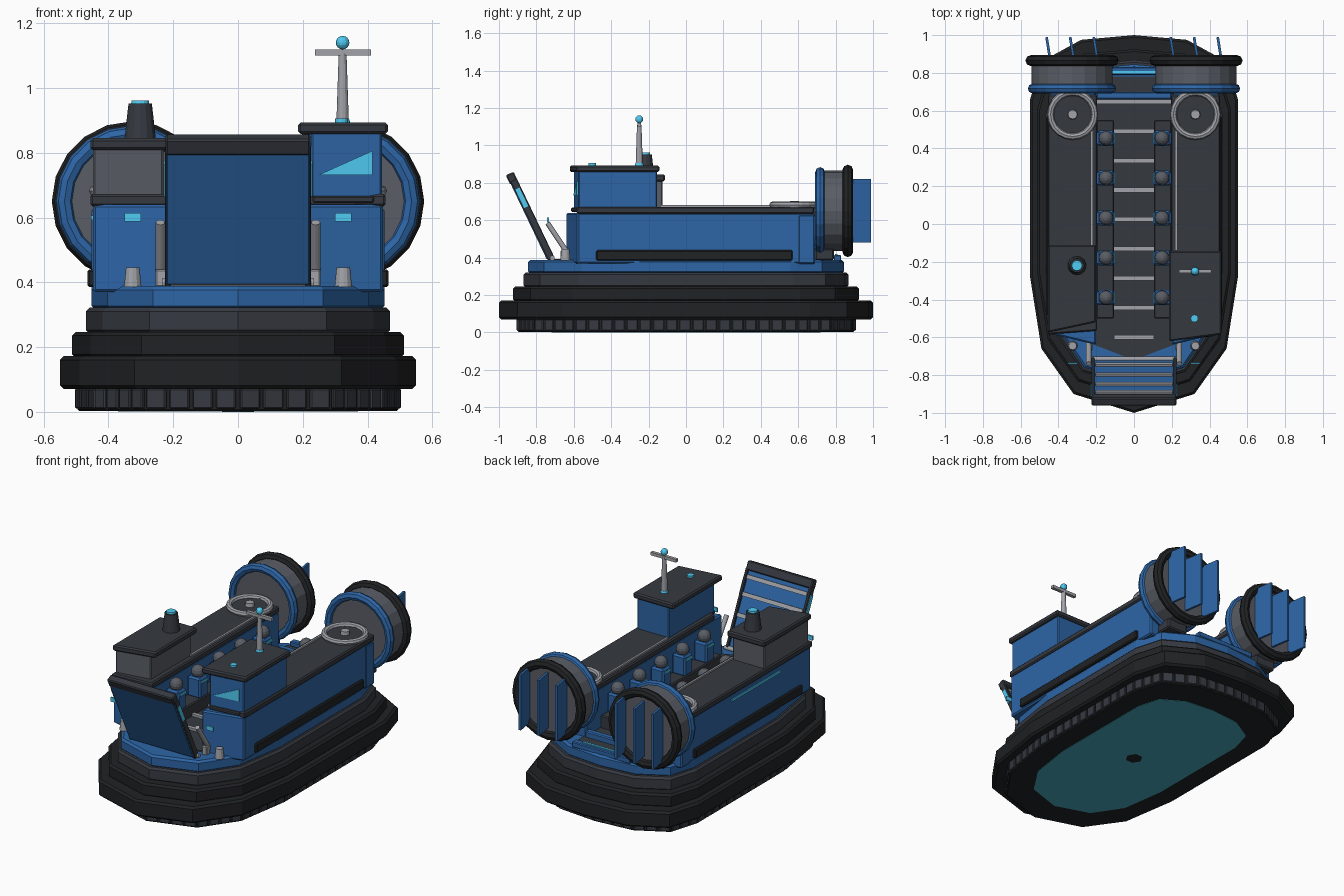
import bpy, bmesh, math
from mathutils import Vector, Matrix

if "Cube" in bpy.data.objects:
    bpy.data.objects.remove(bpy.data.objects["Cube"])

COL = dict(black=(.015, .016, .018), dark=(.036, .041, .051), blue=(.026, .13, .38),
           cyan=(.08, .6, .9), grey=(.36, .37, .4), mid=(.1, .11, .13), teal=(.06, .4, .5))
MATS = {}
for k, c in COL.items():
    MATS[k] = bpy.data.materials.new(k)
    MATS[k].diffuse_color = (*c, 1)


def finish(name, bm, mat, bevel=0):
    bmesh.ops.recalc_face_normals(bm, faces=bm.faces)
    me = bpy.data.meshes.new(name)
    bm.to_mesh(me)
    bm.free()
    ob = bpy.data.objects.new(name, me)
    bpy.context.collection.objects.link(ob)
    me.materials.append(MATS[mat])
    if bevel:
        m = ob.modifiers.new('bevel', 'BEVEL')
        m.width, m.segments = bevel, 1
    return ob


def box(name, x, y, z, mat, bevel=0, rot=None):
    """Box from (min, max) ranges, optionally rotated about its centre."""
    c = Vector([(a + b) / 2 for a, b in (x, y, z)])
    s = Matrix.Diagonal([abs(b - a) for a, b in (x, y, z)] + [1])
    bm = bmesh.new()
    bmesh.ops.create_cube(bm, size=1, matrix=Matrix.Translation(c) @ (rot or Matrix()) @ s)
    return finish(name, bm, mat, bevel)


def rod(name, p, q, r1, r2, mat, n=12):
    """Cylinder or cone between two points."""
    p, q = Vector(p), Vector(q)
    m = Matrix.Translation((p + q) / 2) @ (q - p).to_track_quat('Z', 'Y').to_matrix().to_4x4()
    bm = bmesh.new()
    bmesh.ops.create_cone(bm, cap_ends=True, segments=n, radius1=r1, radius2=r2,
                          depth=(q - p).length, matrix=m)
    return finish(name, bm, mat)


def ball(name, p, r, mat):
    bm = bmesh.new()
    bmesh.ops.create_uvsphere(bm, u_segments=12, v_segments=8, radius=r, matrix=Matrix.Translation(p))
    return finish(name, bm, mat)


def loft(name, rings, mat, closed=False, bevel=0):
    bm = bmesh.new()
    vs = [[bm.verts.new(p) for p in ring] for ring in rings]
    n = len(vs[0])
    pairs = list(zip(vs, vs[1:])) + ([(vs[-1], vs[0])] if closed else [])
    for a, b in pairs:
        for i in range(n):
            bm.faces.new((a[i], a[(i + 1) % n], b[(i + 1) % n], b[i]))
    if not closed:
        bm.faces.new(vs[0])
        bm.faces.new(vs[-1])
    return finish(name, bm, mat, bevel)


def prism(name, pts, z0, z1, mat, bevel=0):
    return loft(name, [[(x, y, z) for x, y in pts] for z in (z0, z1)], mat, bevel=bevel)


def torus(name, c, R, r, axis, mat, n=20, k=8):
    """Ring around the y or z axis."""
    rings = []
    for i in range(n):
        a = 2 * math.pi * i / n
        ring = []
        for j in range(k):
            b = 2 * math.pi * j / k
            d, h = R + r * math.cos(b), r * math.sin(b)
            u, v = d * math.cos(a), d * math.sin(a)
            ring.append(Vector(c) + Vector((u, h, v) if axis == 'y' else (u, v, h)))
        rings.append(ring)
    return loft(name, rings, mat, closed=True)


# Hull plan outline, scaled for every tier of the skirt
half = [(0, -1), (.32, -.9), (.49, -.66), (.55, -.28), (.55, .66), (.49, .86), (.28, .975), (0, 1)]
outline = half + [(-x, y) for x, y in reversed(half[1:-1])]


def scaled(w, l):
    return [(x * w / .55, y * l) for x, y in outline]


def tier(name, w, l, z0, z1, mat, c=.012):
    rings = [[(x, y, z) for x, y in scaled(w - i, l - i)]
             for z, i in ((z0, c), (z0 + c, 0), (z1 - c, 0), (z1, c))]
    loft(name, rings, mat)


# Skirt tiers and deck
tier('skirt_base', .495, .9, .003, .08, 'black', .005)
tier('skirt_lower', .55, 1, .07, .172, 'black')
tier('skirt_middle', .512, .925, .165, .247, 'black')
tier('skirt_upper', .47, .868, .24, .322, 'dark')
tier('deck', .452, .845, .315, .388, 'blue')
prism('belly_plate', scaled(.37, .72), .001, .01, 'teal')
prism('belly_drain', [(.05 * math.cos(a * math.pi / 3), .05 * math.sin(a * math.pi / 3))
                      for a in range(6)], 0, .012, 'black')

# Skirt fingers along the bottom edge
path = [Vector((*p, 0)) for p in scaled(.494, .9)]
for a, b in zip(path, path[1:] + path[:1]):
    n = max(2, round((b - a).length / .07))
    rot = Matrix.Rotation(math.atan2(b.y - a.y, b.x - a.x), 4, 'Z')
    for i in range(n):
        c = a.lerp(b, (i + .5) / n)
        w = (b - a).length / n * .42
        box('skirt_finger', (c.x - w, c.x + w), (c.y - .009, c.y + .009), (.01, .072), 'dark', .004, rot)

# Well floor, tread bars and rear closure
prism('well_floor', [(-.21, -.64), (0, -.72), (.21, -.64), (.21, .78), (-.21, .78)], .38, .394, 'dark')
for i in range(9):
    y = -.6 + i * .156
    w = .2 if i == 8 else .105
    box('floor_bar', (-w, w), (y - .012, y + .012), (.39, .408), 'grey')
box('rear_wall', (-.2, .2), (.66, .7), (.38, .43), 'blue', .006)
box('rear_sill', (-.2, .2), (.79, .83), (.38, .415), 'blue', .005)
box('rear_light_strip', (-.14, .14), (.796, .81), (.412, .42), 'cyan')

for s in (-1, 1):
    def X(a, b): return tuple(sorted((s * a, s * b)))
    # Side hulls with cap, rub strip and rail
    prism('side_hull', [(s * .2, -.64), (s * .448, -.58), (s * .448, .68), (s * .2, .68)], .37, .64, 'blue', .008)
    prism('side_cap', [(s * .195, -.565), (s * .456, -.585), (s * .456, .685), (s * .195, .685)], .634, .672, 'dark', .007)
    box('rub_strip', X(.44, .465), (-.48, .57), (.385, .44), 'black', .006)
    box('inner_rail', X(.218, .23), (-.14, .56), (.67, .682), 'grey')
    # Benches and seated passengers
    box('bench', X(.105, .2), (-.5, .55), (.388, .47), 'dark', .006)
    for i in range(5):
        y = -.39 + i * .211
        box('passenger_body', X(.105, .195), (y - .04, y + .04), (.465, .59), 'blue', .01)
        box('passenger_light', X(.1, .12), (y - .03, y + .03), (.56, .575), 'cyan')
        ball('passenger_head', (s * .148, y, .615), .039, 'mid')
    # Lift fan intakes
    c = s * .325
    rod('intake_disc', (c, .58, .67), (c, .58, .682), .12, .12, 'dark', 20)
    torus('intake_ring', (c, .58, .682), .117, .018, 'z', 'grey')
    rod('intake_hub', (c, .58, .675), (c, .58, .704), .028, .024, 'grey')
    # Thrust fans with ducts and rudder vanes
    c = s * .328
    rod('fan_duct', (c, .71, .65), (c, .87, .65), .215, .215, 'mid', 20)
    torus('fan_front_ring', (c, .717, .65), .208, .026, 'y', 'blue')
    torus('fan_rear_ring', (c, .865, .65), .218, .029, 'y', 'black')
    rod('fan_hub', (c, .66, .65), (c, .72, .65), .03, .05, 'dark')
    box('fan_pedestal', X(.2, .452), (.6, .69), (.365, .63), 'blue', .008)
    box('fan_foot', X(.26, .4), (.69, .79), (.385, .45), 'dark', .008)
    for k in (-1, 0, 1):
        x = c + k * .125
        box('rudder_vane', (x - .007, x + .007), (.865, .99), (.48, .82), 'blue',
            0, Matrix.Rotation(.16, 4, 'Z'))
    # Bow fittings
    rod('bollard', (s * .325, -.645, .385), (s * .325, -.645, .445), .027, .021, 'grey')
    rod('ramp_cylinder', (s * .24, -.63, .42), (s * .24, -.74, .585), .014, .014, 'grey')
    box('cylinder_mount', X(.22, .255), (-.67, -.63), (.385, .44), 'grey', .005)
    box('bow_light', X(.3, .35), (-.742, -.732), (.588, .614), 'cyan')

# Bow ramp, leaning forward
th = math.atan2(.22, .46)
along, across = Vector((0, -math.sin(th), math.cos(th))), Vector((0, math.cos(th), math.sin(th)))


def ramp_part(name, x, across_r, along_r, mat, bevel=0):
    c = (Vector((0, -.722, .39)) + along * sum(along_r) / 2 + across * sum(across_r) / 2)
    d, h = (across_r[1] - across_r[0]) / 2, (along_r[1] - along_r[0]) / 2
    box(name, x, (c.y - d, c.y + d), (c.z - h, c.z + h), mat, bevel, Matrix.Rotation(th, 4, 'X'))


ramp_part('ramp_panel', (-.222, .222), (-.02, .008), (.01, .5), 'blue', .005)
ramp_part('ramp_top_bar', (-.224, .224), (-.024, .022), (.455, .51), 'dark', .006)
for s in (-1, 1):
    ramp_part('ramp_side_bar', (s * .217 - .009, s * .217 + .009), (-.016, .022), (0, .47), 'dark', .004)
    ramp_part('ramp_side_light', (s * .226 - .004, s * .226 + .004), (-.012, .014), (.31, .42), 'cyan')
for v in (.08, .2, .32, .42):
    ramp_part('ramp_tread', (-.205, .205), (.004, .02), (v - .012, v + .012), 'grey')
rod('ramp_hinge', (-.235, -.715, .398), (.235, -.715, .398), .013, .013, 'grey')

# Starboard control cabin
prism('cabin', [(.225, -.6), (.444, -.575), (.444, -.155), (.225, -.155)], .66, .866, 'blue', .006)
prism('cabin_roof', [(.185, -.622), (.463, -.585), (.463, -.142), (.185, -.142)], .858, .893, 'dark', .008)
prism('cabin_trim', [(.23, -.615), (.42, -.594), (.42, -.56), (.23, -.56)], .645, .667, 'dark', .005)
front = [(.25, .732), (.415, .732), (.415, .806)]
loft('cabin_window', [[(x, -.6 + (x - .225) * .114 + o, z) for x, z in front] for o in (-.006, .01)], 'cyan')
rod('roof_lamp', (.32, -.5, .89), (.32, -.5, .905), .02, .02, 'cyan')
rod('mast_base', (.323, -.25, .89), (.323, -.25, .905), .024, .02, 'cyan')
rod('mast', (.323, -.25, .9), (.323, -.25, 1.11), .019, .012, 'grey')
box('mast_crossbar', (.237, .41), (-.26, -.24), (1.1, 1.119), 'grey')
ball('mast_light', (.323, -.25, 1.14), .021, 'cyan')

# Port machinery cabin with exhaust stack and hull light strip
prism('machinery_box', [(-.448, -.555), (-.23, -.52), (-.23, -.125), (-.448, -.125)], .66, .82, 'mid', .006)
prism('machinery_roof', [(-.456, -.575), (-.2, -.52), (-.2, -.112), (-.456, -.112)], .808, .845, 'dark', .008)
rod('exhaust_stack', (-.302, -.22, .84), (-.302, -.22, .952), .05, .037, 'dark', 14)
rod('exhaust_cap', (-.302, -.22, .95), (-.302, -.22, .962), .029, .027, 'cyan', 14)
box('side_light_strip', (-.454, -.445), (-.28, .2), (.592, .607), 'cyan')

for m in bpy.data.materials:
    if m.users and not m.is_grease_pencil:
        m.use_nodes = True
        m.node_tree.nodes["Principled BSDF"].inputs["Base Color"].default_value = m.diffuse_color
